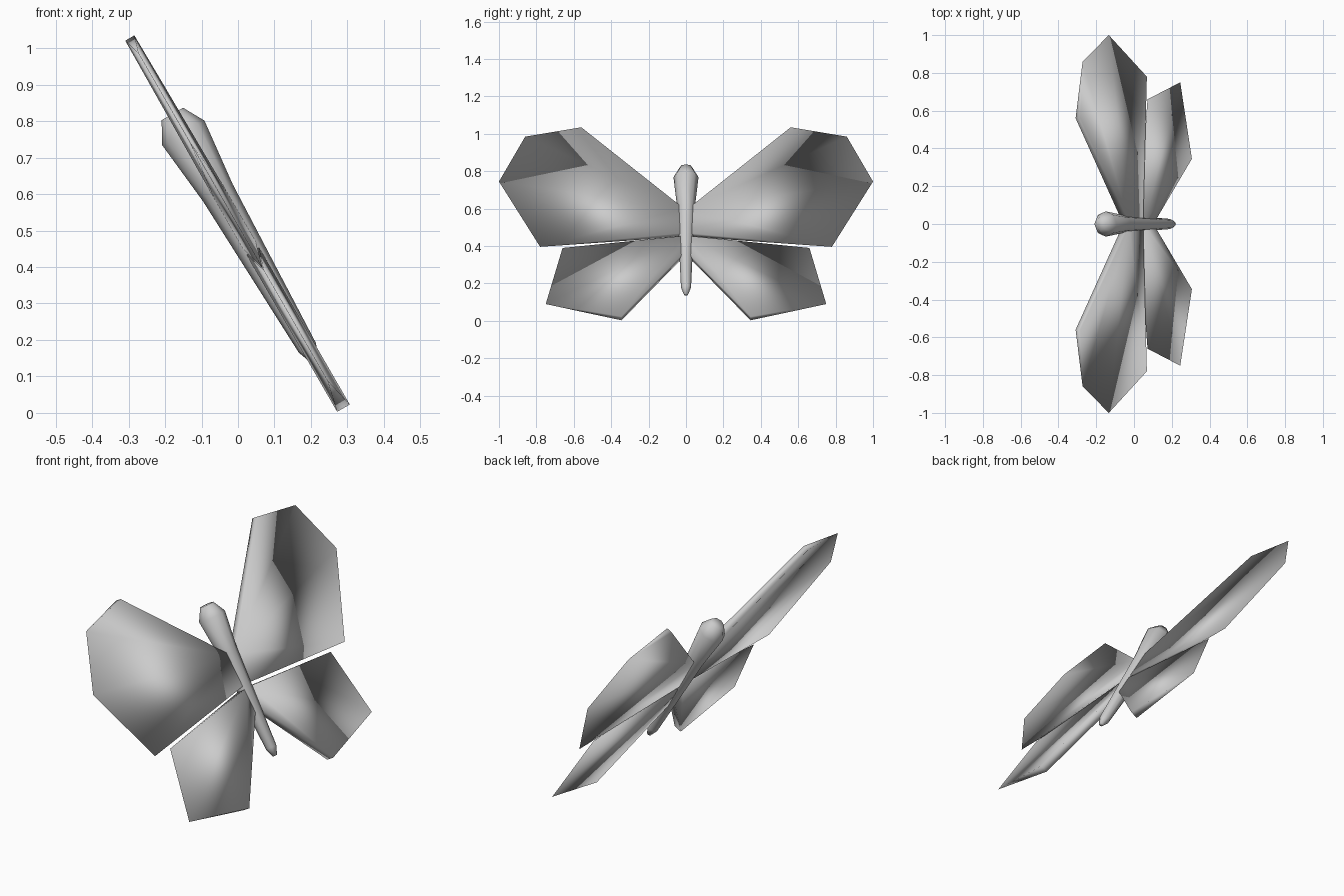
import bpy, bmesh, math
from mathutils import Vector

cube = bpy.data.objects.get("Cube")
if cube:
    bpy.data.objects.remove(cube, do_unlink=True)

# The whole insect leans back 30 degrees; the wings share one tilted plane
TILT = math.radians(30)
NORMAL = Vector((math.cos(TILT), 0, math.sin(TILT)))
UP = Vector((-math.sin(TILT), 0, math.cos(TILT)))
PLANE = 0.257

grey = bpy.data.materials.new("plain grey")
grey.use_nodes = True
grey.diffuse_color = (0.6, 0.6, 0.6, 1)
grey.node_tree.nodes["Principled BSDF"].inputs["Base Color"].default_value = (0.6, 0.6, 0.6, 1)


def finish(bm, name):
    """Store the mesh fully smooth-shaded, so the shading rolls over every edge."""
    bmesh.ops.recalc_face_normals(bm, faces=bm.faces)
    for face in bm.faces:
        face.smooth = True
    mesh = bpy.data.meshes.new(name)
    bm.to_mesh(mesh)
    bm.free()
    mesh.materials.append(grey)
    bpy.context.collection.objects.link(bpy.data.objects.new(name, mesh))


def on_plane(y, z, offset):
    """Point of the wing plane at height z, pushed out along the normal."""
    u = (z - PLANE * NORMAL.z) / UP.z
    return UP * u + NORMAL * (PLANE + offset) + Vector((0, y, 0))


def wing(name, side, outline):
    """Wedge: thick towards the body, knife-edged at the outer corners."""
    bm = bmesh.new()
    count = len(outline)
    front = [bm.verts.new(on_plane(side * y, z, half)) for y, z, half in outline]
    back = [bm.verts.new(on_plane(side * y, z, -half)) if half else front[i]
            for i, (y, z, half) in enumerate(outline)]
    # Front and back fan out from the upper root corner
    for layer in (front, back):
        for i in range(1, count - 1):
            bm.faces.new((layer[0], layer[i], layer[i + 1]))
    # Rim strips, which shrink to triangles at the knife-edged corners
    for i in range(count):
        j = (i + 1) % count
        strip = list(dict.fromkeys((front[i], front[j], back[j], back[i])))
        if len(strip) > 2:
            bm.faces.new(strip)
    finish(bm, name)


# Outlines: y, z, half thickness
FORE = [(0.01, 0.59, 0.02), (0.56, 1.028, 0.0145), (0.86, 0.985, 0),
        (1.0, 0.745, 0), (0.78, 0.396, 0), (0.01, 0.46, 0.02)]
HIND = [(0.01, 0.445, 0.02), (0.66, 0.39, 0), (0.75, 0.09, 0),
        (0.345, 0.013, 0.02), (0.01, 0.355, 0.02)]

for side, label in ((1, "left"), (-1, "right")):
    wing("fore_wing_" + label, side, FORE)
    wing("hind_wing_" + label, side, HIND)

# Body: tapered eight-sided rings (distance along the lean, radius)
SIDES = 8
bm = bmesh.new()
rings = []
for u, r in ((0.80, 0.034), (0.74, 0.067), (0.55, 0.047), (0.06, 0.027), (0.015, 0.011)):
    ring = []
    for k in range(SIDES):
        a = math.tau * k / SIDES
        ring.append(bm.verts.new(UP * u + NORMAL * (PLANE - 0.003 + r * math.cos(a))
                                 + Vector((0, r * math.sin(a), 0))))
    rings.append(ring)
for a, b in zip(rings, rings[1:]):
    for k in range(SIDES):
        j = (k + 1) % SIDES
        bm.faces.new((a[k], a[j], b[j], b[k]))
bm.faces.new(rings[0])
bm.faces.new(rings[-1])
finish(bm, "body")
